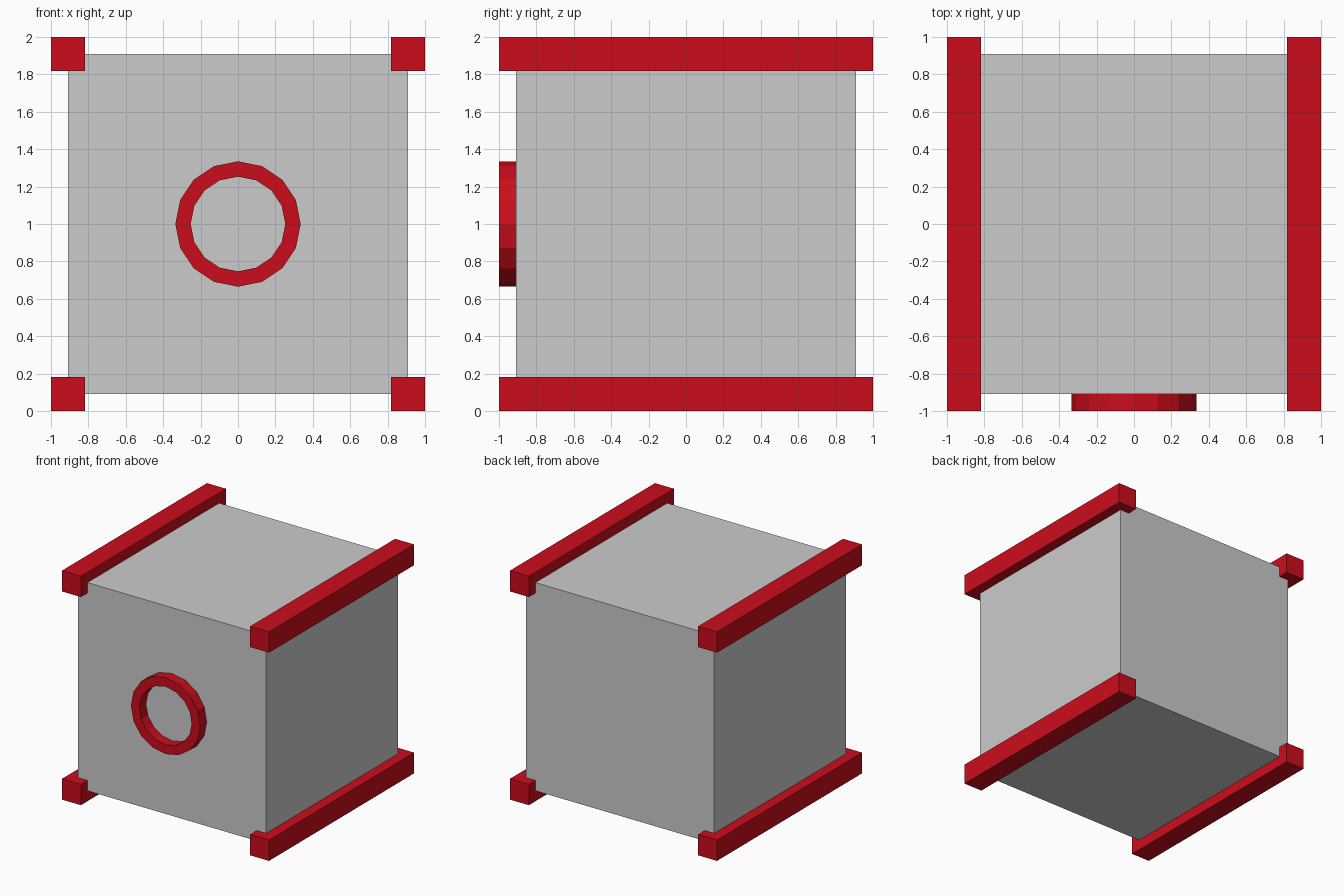
import bpy, bmesh
from math import cos, sin, tau

if "Cube" in bpy.data.objects:
    bpy.data.objects.remove(bpy.data.objects["Cube"])

red = bpy.data.materials.new("red")
red.diffuse_color = (0.6, 0.004, 0.012, 1)
red.use_nodes = True
red.node_tree.nodes["Principled BSDF"].inputs["Base Color"].default_value = red.diffuse_color

HALF = 0.909   # half width of the grey body
BAR = 0.182    # bar thickness


def box(name, size, loc, mat=None):
    bpy.ops.mesh.primitive_cube_add(size=1, location=loc)
    ob = bpy.context.object
    ob.name = name
    ob.scale = size
    bpy.ops.object.transform_apply(location=False, rotation=False, scale=True)
    if mat:
        ob.data.materials.append(mat)
    return ob


def ring(name, outer, inner, y0, y1, z, sides, mat):
    # sweep a rectangular section around the y axis
    bm = bmesh.new()
    section = [(outer, y0), (outer, y1), (inner, y1), (inner, y0)]
    loops = [[bm.verts.new((r * cos(tau * i / sides), y, z + r * sin(tau * i / sides)))
              for r, y in section] for i in range(sides)]
    for i in range(sides):
        a, b = loops[i], loops[(i + 1) % sides]
        for j in range(4):
            k = (j + 1) % 4
            bm.faces.new((a[j], a[k], b[k], b[j]))
    bmesh.ops.recalc_face_normals(bm, faces=bm.faces)
    mesh = bpy.data.meshes.new(name)
    bm.to_mesh(mesh)
    bm.free()
    mesh.materials.append(mat)
    ob = bpy.data.objects.new(name, mesh)
    bpy.context.collection.objects.link(ob)
    return ob


# grey cube body
box("body", (2 * HALF,) * 3, (0, 0, 1))

# four red edge bars running front to back
off = 1 - BAR / 2
for sx, side in ((-1, "left"), (1, "right")):
    for sz, level in ((-1, "bottom"), (1, "top")):
        box(f"{level}_{side}_bar", (BAR, 2, BAR), (sx * off, 0, 1 + sz * off), red)

# red ring on the front face
ring("front_ring", 0.335, 0.253, -1, -HALF, 1, 16, red)
